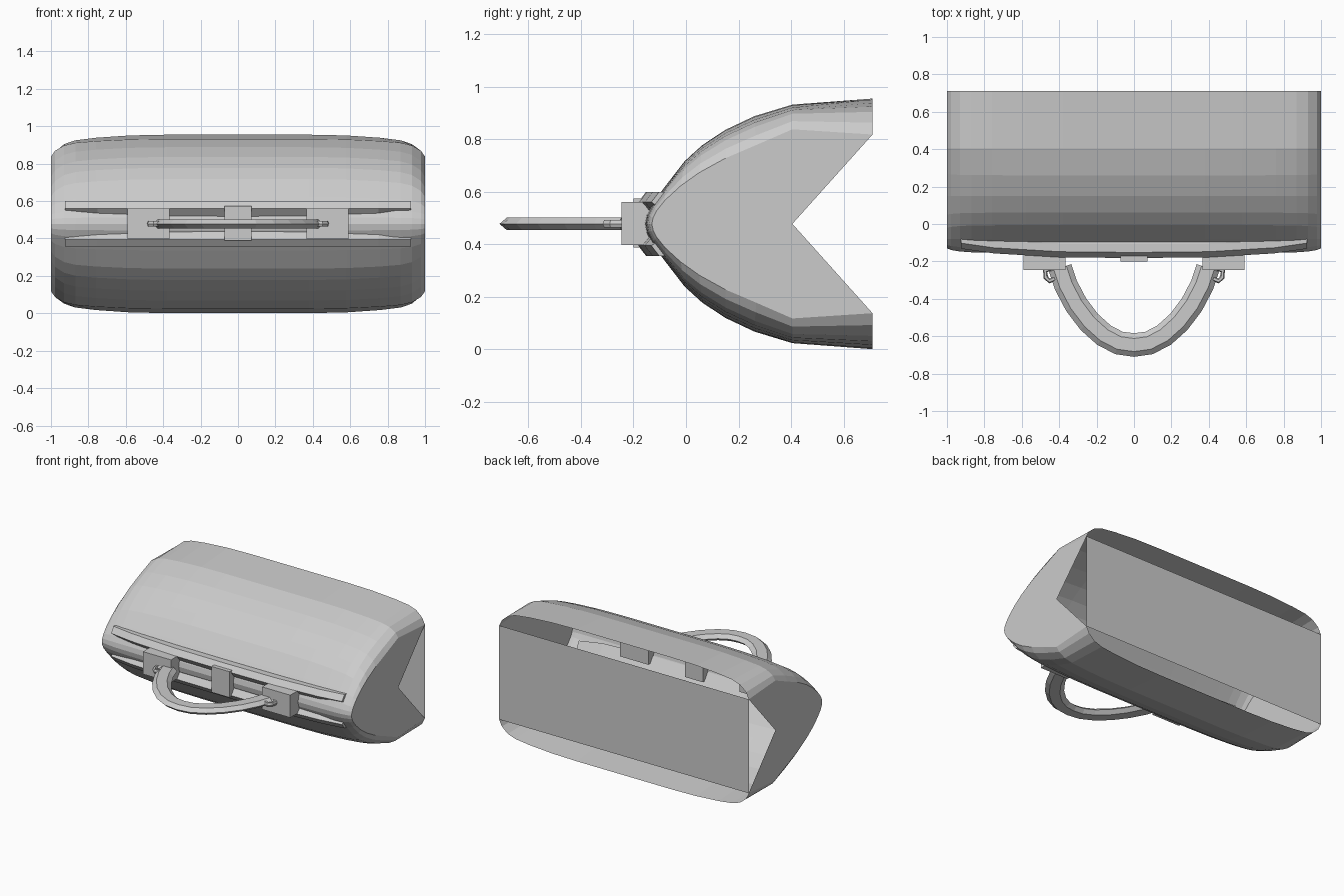
import bpy, bmesh, math
from mathutils import Vector

if "Cube" in bpy.data.objects:
    bpy.data.objects.remove(bpy.data.objects["Cube"])

ZC = 0.478  # height of the bag's mirror plane
grey = bpy.data.materials.new("plain grey")
grey.diffuse_color = (0.6, 0.6, 0.6, 1)
grey.use_nodes = True
grey.node_tree.nodes["Principled BSDF"].inputs["Base Color"].default_value = grey.diffuse_color


def finish(bm, name):
    bmesh.ops.recalc_face_normals(bm, faces=bm.faces[:])
    mesh = bpy.data.meshes.new(name)
    bm.to_mesh(mesh)
    bm.free()
    mesh.materials.append(grey)
    ob = bpy.data.objects.new(name, mesh)
    bpy.context.collection.objects.link(ob)
    return ob


def loft(name, rings, closed=True, caps=True):
    """Skin a series of equal-length point rings."""
    bm = bmesh.new()
    rows = [[bm.verts.new(p) for p in r] for r in rings]
    n = len(rows[0])
    for a, b in zip(rows, rows[1:]):
        for i in range(n if closed else n - 1):
            j = (i + 1) % n
            bm.faces.new((a[i], a[j], b[j], b[i]))
    if caps:
        bm.faces.new(rows[0])
        bm.faces.new(rows[-1])
    return finish(bm, name)


def box(name, x0, x1, y0, y1, z0, z1):
    return loft(name, [[(x, y0, z0), (x, y1, z0), (x, y1, z1), (x, y0, z1)] for x in (x0, x1)])


def tube(name, path, section):
    """Sweep a (in-plane, vertical) section along a path in the xy plane."""
    pts = [Vector((x, y, ZC)) for x, y in path]
    rings = []
    for i, p in enumerate(pts):
        d = (pts[min(i + 1, len(pts) - 1)] - pts[max(i - 1, 0)]).normalized()
        side = Vector((-d.y, d.x, 0))
        rings.append([p + side * u + Vector((0, 0, v)) for u, v in section])
    return loft(name, rings)


# Body shell: half profiles (y, half height) at the middle and at the ends
mid = [(.71, .477), (.405, .454), (.26, .41), (.15, .358), (.062, .30),
       (-.005, .239), (-.08, .142), (-.13, .075), (-.15, .035), (-.157, 0)]
end = [(.71, .34), (.405, .36), (.267, .30), (.15, .25), (.05, .195),
       (-.02, .145), (-.08, .09), (-.112, .05), (-.125, .024), (-.13, 0)]
stations = [(0, 1), (.38, 1), (.58, .97), (.76, .88), (.87, .78), (.93, .63), (.978, .33), (1, 0)]
stations = [(-x, t) for x, t in stations[:0:-1]] + stations


def profile(x, t):
    half = [(e[0] + (m[0] - e[0]) * t, e[1] + (m[1] - e[1]) * t) for m, e in zip(mid, end)]
    return ([(x, y, ZC + h) for y, h in half] +
            [(x, y, ZC - h) for y, h in half[-2::-1]])


loft("body_shell", [profile(x, t) for x, t in stations], closed=False, caps=False)

# Notched end panels and the flat base panel at the back
for s, side in ((-1, "left"), (1, "right")):
    bm = bmesh.new()
    bm.faces.new([bm.verts.new(p) for p in profile(s, 0) + [(s, .405, ZC)]])
    finish(bm, side + "_end_panel")
bm = bmesh.new()
bm.faces.new([bm.verts.new((x, .71, ZC + z))
              for x, z in ((-1, -.34), (1, -.34), (1, .34), (-1, .34))])
finish(bm, "base_panel")

# Frame bars above and below the opening, bowed toward the ends
bar_x = [(0, 0, 0), (.4, .004, 0), (.75, .025, .002), (.925, .05, .02)]
bar_x = [(-x, y, z) for x, y, z in bar_x[:0:-1]] + bar_x
for s, side in ((1, "upper"), (-1, "lower")):
    loft(side + "_frame_bar",
         [[(x, -.152 + dy, ZC + s * .122), (x, -.182 + dy, ZC + s * .083),
           (x, -.145 + dy, ZC + s * (.037 + dz)), (x, -.09 + dy * .5, ZC + s * .115),
           (x, -.105 + dy * .5, ZC + s * .122)] for x, dy, dz in bar_x])

# Clasp and handle mounts
box("clasp", -.072, .072, -.2, -.09, ZC - .09, ZC + .097)
for s, side in ((-1, "left"), (1, "right")):
    box(side + "_handle_mount", s * .365, s * .59, -.245, -.09, ZC - .08, ZC + .083)
    # Small ring beside each handle end
    r = .013
    tube(side + "_handle_ring",
         [(s * .44, -.235), (s * .475, -.25), (s * .472, -.285), (s * .452, -.305), (s * .42, -.29)],
         [(r * math.cos(a * math.pi / 3), r * 1.3 * math.sin(a * math.pi / 3)) for a in range(6)])

# Arched handle with a flattened six-sided section
half = [(0, -.647), (.08, -.636), (.16, -.595), (.24, -.523), (.31, -.43),
        (.365, -.325), (.395, -.235)]
tube("handle", [(-x, y) for x, y in half[:0:-1]] + half,
     [(-.063, 0), (-.035, -.024), (.035, -.024), (.063, 0), (.035, .024), (-.035, .024)])
